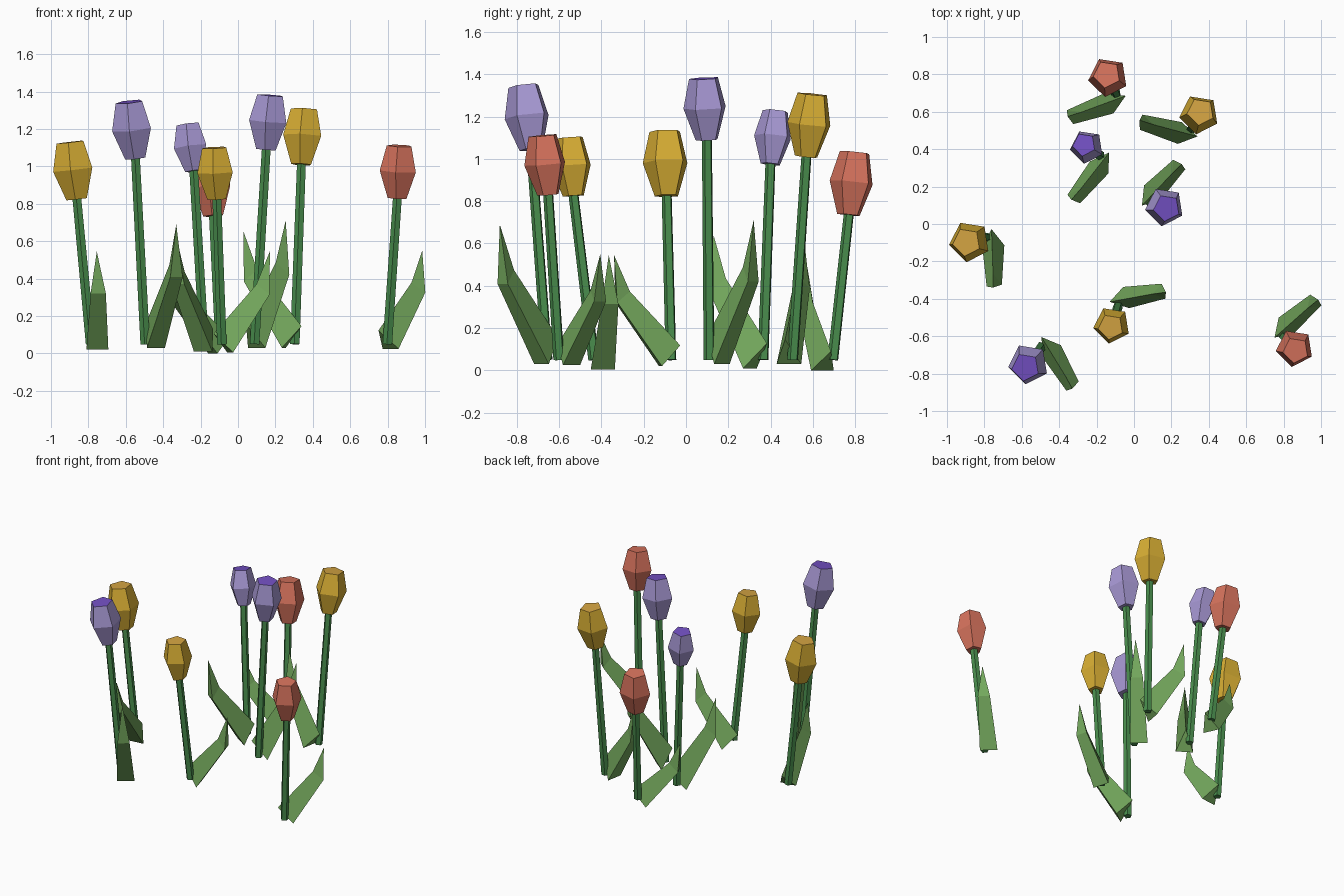
import bpy, bmesh, math
from mathutils import Vector

if "Cube" in bpy.data.objects:
    bpy.data.objects.remove(bpy.data.objects["Cube"])


def lin(c):
    c /= 255
    return c / 12.92 if c <= 0.04045 else ((c + 0.055) / 1.055) ** 2.4


def material(name, r, g, b):
    m = bpy.data.materials.new(name)
    m.diffuse_color = (lin(r), lin(g), lin(b), 1)
    m.use_nodes = True
    m.node_tree.nodes["Principled BSDF"].inputs["Base Color"].default_value = m.diffuse_color
    return m


STEM = material("stem green", 74, 143, 78)
LEAF = material("leaf green", 115, 167, 92)
YELLOW = material("yellow", 217, 175, 52)
GOLD = material("gold", 212, 164, 66)
LILAC = material("lilac", 168, 153, 213)
VIOLET = material("violet", 115, 80, 195)
RED = material("coral red", 215, 115, 93)


def make(name, bm, mats):
    bmesh.ops.recalc_face_normals(bm, faces=bm.faces)
    me = bpy.data.meshes.new(name)
    bm.to_mesh(me)
    bm.free()
    for m in mats:
        me.materials.append(m)
    ob = bpy.data.objects.new(name, me)
    bpy.context.collection.objects.link(ob)


def five_sided(name, bottom, top, profile, mats):
    """Pentagonal loft along an axis; profile = (fraction, radius) pairs."""
    bottom, top = Vector(bottom), Vector(top)
    axis = top - bottom
    tilt = Vector((0, 0, 1)).rotation_difference(axis)
    bm = bmesh.new()
    rings = []
    for f, r in profile:
        angles = [math.radians(45 + 72 * i) for i in range(5)]
        rings.append([bm.verts.new(bottom + axis * f + tilt @ Vector(
            (r * math.cos(a), r * math.sin(a), 0))) for a in angles])
    for lo, hi in zip(rings, rings[1:]):
        for i in range(5):
            j = (i + 1) % 5
            bm.faces.new((lo[i], lo[j], hi[j], hi[i]))
    bm.faces.new(rings[0][::-1])
    cap = bm.faces.new(rings[-1])
    cap.material_index = len(mats) - 1
    make(name, bm, mats)


def leaf(name, base, tip, ground):
    """Folded leaf: flat outer side, ridge on the inner side, bent shoulder."""
    bx, by = base
    d = Vector((tip[0] - bx, tip[1] - by, 0))
    reach = d.length / 0.275
    d.normalize()
    side = Vector((-d.y, d.x, 0))
    k = (tip[2] - ground) / 0.535
    bm = bmesh.new()

    def point(r, s, z):
        return bm.verts.new(Vector((bx, by, ground + z * k))
                            + d * r * reach + side * s)

    lower = [point(0.055, 0.088, 0), point(0.055, -0.03, 0),
             point(-0.04, 0.03, 0.1)]
    shoulder = [point(0.265, 0.05, 0.307), point(0.265, -0.032, 0.307),
                point(0.2, 0.01, 0.36)]
    end = point(0.275, 0, 0.535)
    bm.faces.new(lower)
    for i in range(3):
        j = (i + 1) % 3
        bm.faces.new((lower[i], lower[j], shoulder[j], shoulder[i]))
        bm.faces.new((shoulder[i], shoulder[j], end))
    make(name, bm, [LEAF])


# stem foot (x, y), bloom bottom, bloom top, leaf tip, leaf ground, colours
Y, P, R = [YELLOW, GOLD], [LILAC, VIOLET], [RED]
flowers = [
    ((-.787, -.07), (-.86, -.09, .825), (-.895, -.097, 1.13), (-.755, -.34, .545), .02, Y),
    ((-.495, -.655), (-.547, -.73, 1.045), (-.58, -.765, 1.345), (-.33, -.88, .69), .03, P),
    ((-.18, .365), (-.235, .40, .975), (-.267, .425, 1.225), (-.335, .13, .64), .01, P),
    ((-.085, -.435), (-.112, -.53, .825), (-.124, -.55, 1.10), (.17, -.365, .545), .005, Y),
    ((.09, .11), (.152, .10, 1.09), (.175, .086, 1.38), (.255, .32, .71), .03, P),
    ((.305, .505), (.34, .57, 1.01), (.356, .60, 1.305), (.03, .555, .65), .03, Y),
    ((-.095, .695), (-.13, .77, .735), (-.145, .80, 1.03), (-.355, .575, .48), .0, R),
    ((.80, -.60), (.853, -.65, .83), (.865, -.675, 1.11), (.985, -.405, .55), .025, R),
]
for n, (foot, bot, top, tip, ground, mats) in enumerate(flowers, 1):
    size = (Vector(top) - Vector(bot)).length
    five_sided(f"stem_{n}", (*foot, 0.05), bot, [(0, .027), (1.01, .025)], [STEM])
    five_sided(f"bloom_{n}", bot, top,
               [(0, .19 * size), (.52, .365 * size), (1, .25 * size)], mats)
    leaf(f"leaf_{n}", foot, tip, ground)
